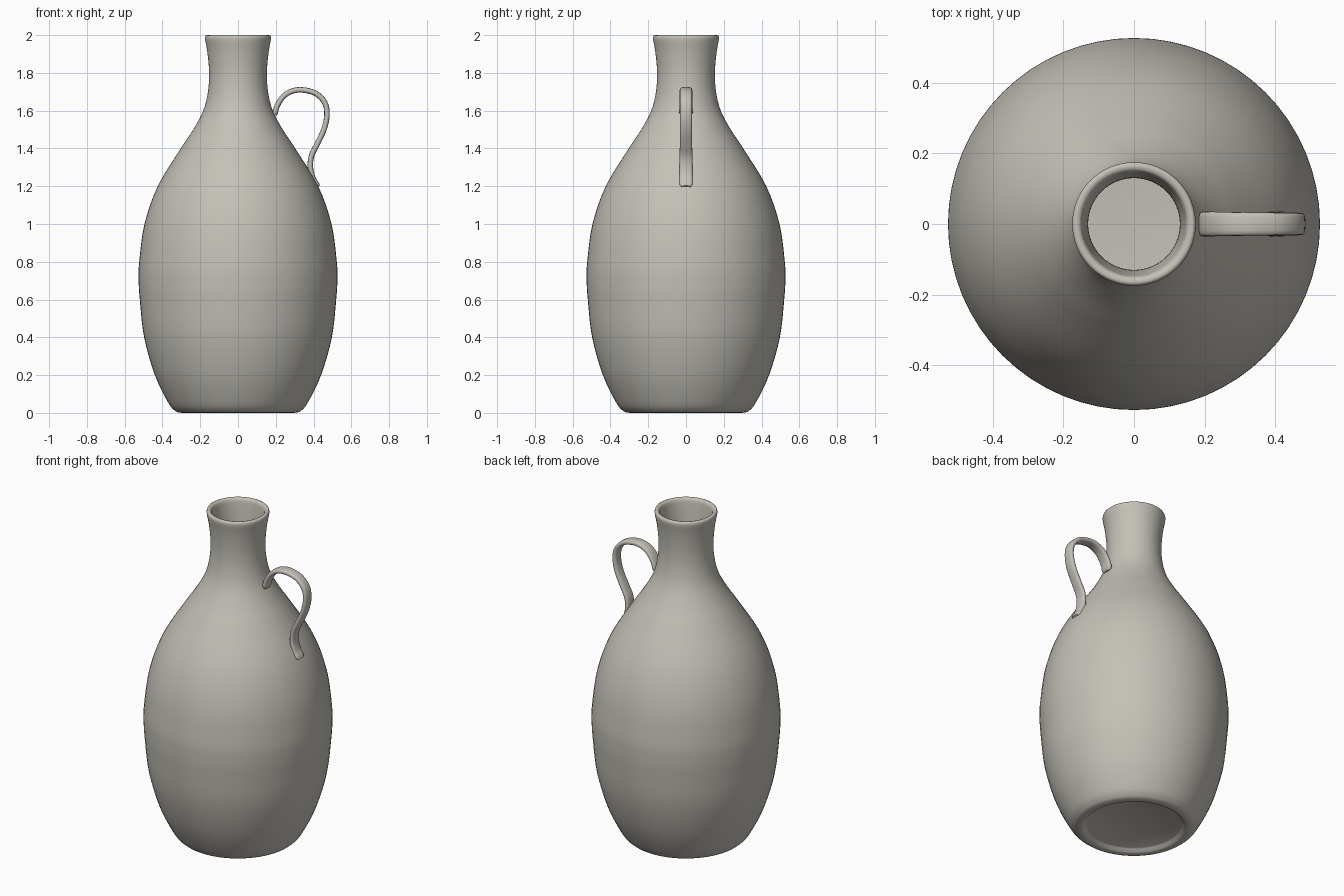
import bpy, bmesh, math
from mathutils import Vector

if "Cube" in bpy.data.objects:
    bpy.data.objects.remove(bpy.data.objects["Cube"])

clay = bpy.data.materials.new("warm grey clay")
clay.diffuse_color = (0.55, 0.53, 0.475, 1)
clay.use_nodes = True
clay.node_tree.nodes["Principled BSDF"].inputs["Base Color"].default_value = clay.diffuse_color


def smooth(pts, n=4):
    """Catmull-Rom resampling of a list of points."""
    p = [Vector(q) for q in pts]
    p = [2 * p[0] - p[1]] + p + [2 * p[-1] - p[-2]]
    out = []
    for a, b, c, d in zip(p, p[1:], p[2:], p[3:]):
        for i in range(n):
            t = i / n
            out.append(0.5 * (2 * b + (c - a) * t + (2 * a - 5 * b + 4 * c - d) * t * t
                              + (3 * b - a - 3 * c + d) * t ** 3))
    return out + [p[-2]]


def finish(name, bm):
    bmesh.ops.recalc_face_normals(bm, faces=bm.faces)
    mesh = bpy.data.meshes.new(name)
    bm.to_mesh(mesh)
    bm.free()
    ob = bpy.data.objects.new(name, mesh)
    bpy.context.collection.objects.link(ob)
    mesh.materials.append(clay)
    bpy.ops.object.select_all(action='DESELECT')
    ob.select_set(True)
    bpy.context.view_layer.objects.active = ob
    bpy.ops.object.shade_smooth_by_angle(angle=math.radians(50))


def skin(bm, rings):
    for r0, r1 in zip(rings, rings[1:]):
        for i in range(len(r0)):
            j = (i + 1) % len(r0)
            bm.faces.new((r0[i], r0[j], r1[j], r1[i]))
    bm.faces.new(rings[0])
    bm.faces.new(rings[-1])


# Hollow bottle: recessed foot, outer wall, rounded lip, inner wall, floor
foot = [(0.262, 0.022), (0.27, 0.018), (0.282, 0.004), (0.295, 0)]
outer = smooth([(0.315, 0.002), (0.335, 0.012), (0.37, 0.055), (0.44, 0.2), (0.497, 0.4), (0.52, 0.6),
                (0.526, 0.7), (0.523, 0.8), (0.495, 1.0), (0.425, 1.2), (0.303, 1.4),
                (0.237, 1.5), (0.184, 1.6), (0.159, 1.7), (0.153, 1.8), (0.161, 1.9),
                (0.174, 1.975)])
lip = [(0.175, 1.988), (0.172, 1.997), (0.166, 2.0), (0.155, 1.998), (0.149, 1.99)]
inner = smooth([(0.146, 1.975), (0.137, 1.9), (0.13, 1.8), (0.135, 1.7), (0.16, 1.6),
                (0.276, 1.4), (0.398, 1.2), (0.467, 1.0), (0.498, 0.7), (0.47, 0.4),
                (0.412, 0.2), (0.34, 0.07), (0.29, 0.05)])
N = 64
bm = bmesh.new()
rings = []
for r, z in foot + [tuple(p) for p in outer] + lip + [tuple(p) for p in inner]:
    rings.append([bm.verts.new((r * math.cos(2 * math.pi * i / N),
                                r * math.sin(2 * math.pi * i / N), z)) for i in range(N)])
skin(bm, rings)
finish("bottle", bm)

# Strap handle: rounded flat section swept along an S curve in the xz plane
path = smooth([(0.194, 1.575), (0.207, 1.625), (0.24, 1.675), (0.285, 1.703), (0.34, 1.71),
               (0.41, 1.692), (0.458, 1.645), (0.471, 1.58), (0.455, 1.5), (0.415, 1.415),
               (0.389, 1.36), (0.383, 1.3), (0.398, 1.24), (0.425, 1.197)])
bm = bmesh.new()
rings = []
M = 16
for k, p in enumerate(path):
    t = (path[min(k + 1, len(path) - 1)] - path[max(k - 1, 0)]).normalized()
    f = k / (len(path) - 1)
    w = 0.031 + 0.005 * abs(2 * f - 1)
    ends = 0.7 if k in (0, len(path) - 1) else 1
    ring = []
    for i in range(M):
        a = 2 * math.pi * i / M
        c, s = math.cos(a), math.sin(a)
        y = w * ends * math.copysign(abs(c) ** 0.6, c)
        d = 0.0145 * ends * math.copysign(abs(s) ** 0.7, s)
        ring.append(bm.verts.new((p.x - t.y * d, y, p.y + t.x * d)))
    rings.append(ring)
skin(bm, rings)
finish("handle", bm)
